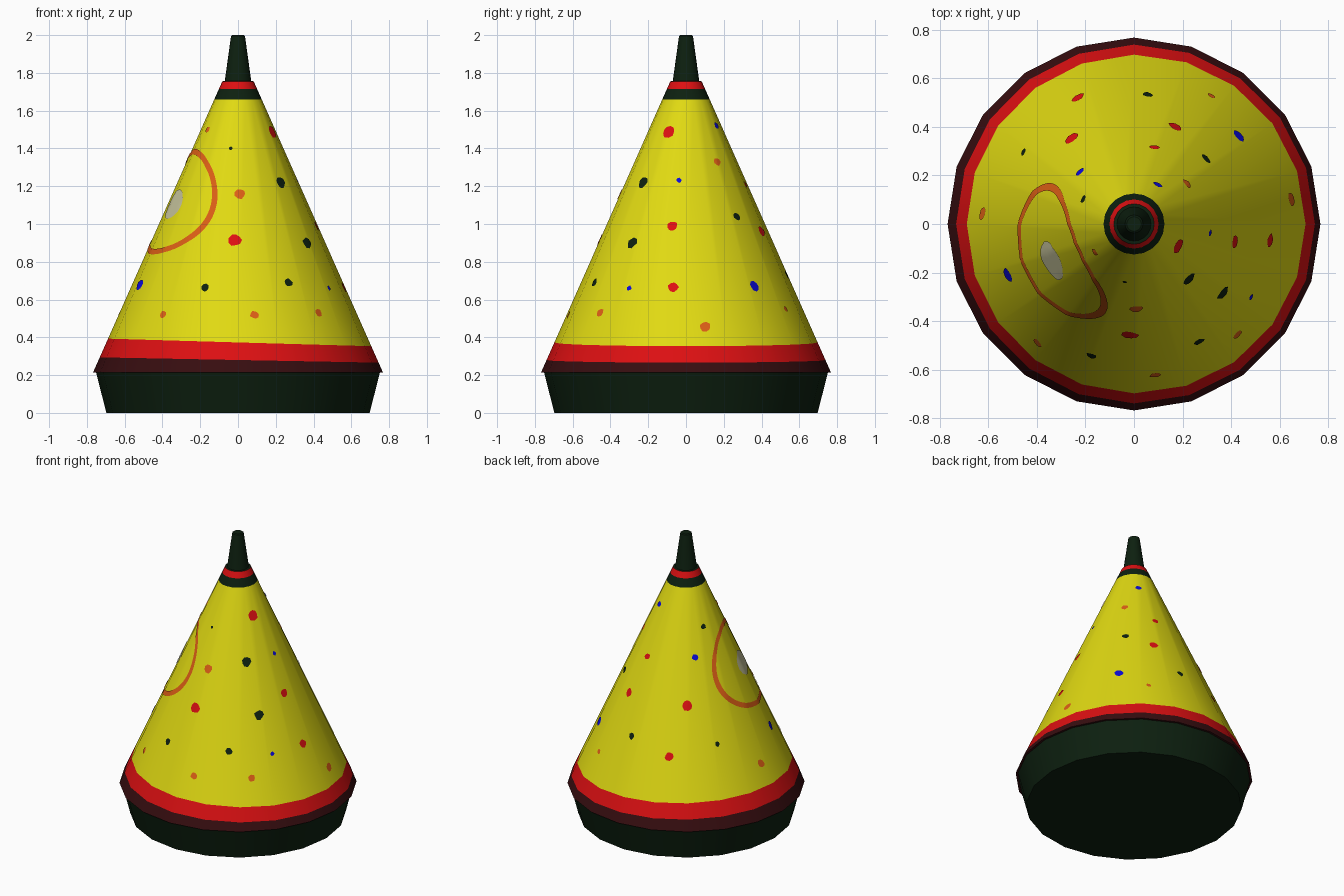
import bpy
import bmesh
import random
from math import cos, sin, pi, radians, tau

random.seed(4)
SIDES = 20
BASE_Z, BASE_R, SLOPE = 0.215, 0.767, 0.444

cube = bpy.data.objects.get("Cube")
if cube:
    bpy.data.objects.remove(cube, do_unlink=True)


def material(name, r, g, b):
    mat = bpy.data.materials.new(name)
    mat.use_nodes = True
    mat.diffuse_color = (r, g, b, 1)
    mat.node_tree.nodes["Principled BSDF"].inputs["Base Color"].default_value = (r, g, b, 1)
    return mat


yellow = material("yellow", 0.75, 0.70, 0.006)
red = material("red", 0.72, 0.005, 0.006)
maroon = material("maroon", 0.038, 0.004, 0.005)
green = material("dark green", 0.004, 0.0144, 0.005)
orange = material("orange", 0.72, 0.115, 0.008)
blue = material("blue", 0.003, 0.003, 0.7)
pale = material("pale grey", 0.58, 0.56, 0.34)


def loft(name, rings, mats, cap_start=False, cap_end=False):
    """Join closed rings of points; each strip takes its own material."""
    bm = bmesh.new()
    loops = [[bm.verts.new(p) for p in ring] for ring in rings]
    slots = list(dict.fromkeys(mats))
    for low, high, mat in zip(loops, loops[1:], mats):
        for i in range(len(low)):
            j = (i + 1) % len(low)
            face = bm.faces.new((low[i], low[j], high[j], high[i]))
            face.material_index = slots.index(mat)
    if cap_start:
        bm.faces.new(loops[0][::-1]).material_index = slots.index(mats[0])
    if cap_end:
        bm.faces.new(loops[-1]).material_index = slots.index(mats[-1])
    mesh = bpy.data.meshes.new(name)
    bm.to_mesh(mesh)
    bm.free()
    for mat in slots:
        mesh.materials.append(mat)
    obj = bpy.data.objects.new(name, mesh)
    bpy.context.collection.objects.link(obj)
    bpy.ops.object.select_all(action="DESELECT")
    obj.select_set(True)
    bpy.context.view_layer.objects.active = obj
    bpy.ops.object.shade_smooth_by_angle(angle=radians(30))
    return obj


def circle(r, z, n=SIDES):
    return [(r * cos(tau * i / n), r * sin(tau * i / n), z) for i in range(n)]


def cone_radius(z):
    return BASE_R - SLOPE * (z - BASE_Z)


def cone_ring(z, tilt=0):
    """Ring on the cone whose height dips toward +x."""
    ring = []
    for i in range(SIDES):
        a = tau * i / SIDES
        h = z - tilt * cos(a)
        ring.append((cone_radius(h) * cos(a), cone_radius(h) * sin(a), h))
    return ring


def on_cone(a, z, lift=0.004):
    """Point just above the faceted cone wall."""
    step = tau / SIDES
    r = cone_radius(z) * cos(step / 2) / cos(a % step - step / 2) + lift
    return (r * cos(a), r * sin(a), z)


# Cone with painted bands
loft("cone_body",
     [cone_ring(BASE_Z), cone_ring(0.28, 0.014), cone_ring(0.373, 0.02),
      cone_ring(1.66), cone_ring(1.715), cone_ring(1.755)],
     [maroon, red, yellow, green, red], cap_start=True)

# Base tub and top spike
loft("base", [circle(0.697, 0), circle(0.752, BASE_Z + 0.002)], [green], True, True)
loft("spike", [circle(cone_radius(1.755), 1.755), circle(0.07, 1.757),
               circle(0.037, 1.995), circle(0.03, 2.0)], [green] * 3, False, True)


# Painted spots: thin plates that follow the wall
def spot(name, mat, deg, z, size, n=9, jitter=0.15, layers=(1, 0.5, 0.02)):
    a0, r = radians(deg), cone_radius(z)
    edge = [size * random.uniform(1 - jitter, 1 + jitter) for _ in range(n)]
    rings = [[on_cone(a0 + k * e * cos(tau * i / n) / r, z + 0.92 * k * e * sin(tau * i / n))
              for i, e in enumerate(edge)] for k in layers]
    loft(name, rings, [mat] * (len(layers) - 1), cap_end=True)


SPOTS = [
    ("red_spot", red, 0.034, [(126, .966), (-27, 1.49), (-92, .915)]),
    ("red_spot", red, 0.028, [(114, .657), (67, .96), (-10, .99), (-7, .666)]),
    ("red_spot", red, 0.021, [(75, 1.21)]),
    ("orange_spot", orange, 0.028, [(-88, 1.16), (9, .455), (176, .53)]),
    ("orange_spot", orange, 0.023, [(-129, .52), (-82, .52), (-47, .53), (37, 1.33)]),
    ("orange_spot", orange, 0.016, [(-144, 1.5), (59, .55)]),
    ("green_spot", green, 0.03, [(-45, 1.22), (-38, .9)]),
    ("green_spot", green, 0.022, [(84, .73), (-61, .69), (-108, .663), (42, 1.04)]),
    ("green_spot", green, 0.017, [(147, .72), (154, 1.42)]),
    ("green_spot", green, 0.01, [(-99, 1.4)]),
    ("blue_spot", blue, 0.03, [(40, .67), (-158, .68)]),
    ("blue_spot", blue, 0.02, [(136, 1.247), (59, 1.52)]),
    ("blue_spot", blue, 0.014, [(-32, .66), (-7, 1.232)]),
]
for name, mat, size, places in SPOTS:
    for deg, z in places:
        spot(name, mat, deg, z, size)

# Pale patch inside the painted loop
spot("pale_patch", pale, 204, 1.105, 0.083, 28, 0.04, (1, 0.75, 0.5, 0.25, 0.02))


# Painted loop on the right side
def oval(k, n=96):
    return [on_cone(radians(203 + 47 * k * cos(tau * i / n)), 1.118 + 0.264 * k * sin(tau * i / n))
            for i in range(n)]


loft("painted_loop", [oval(1.055), oval(1), oval(0.945)], [orange] * 2)
